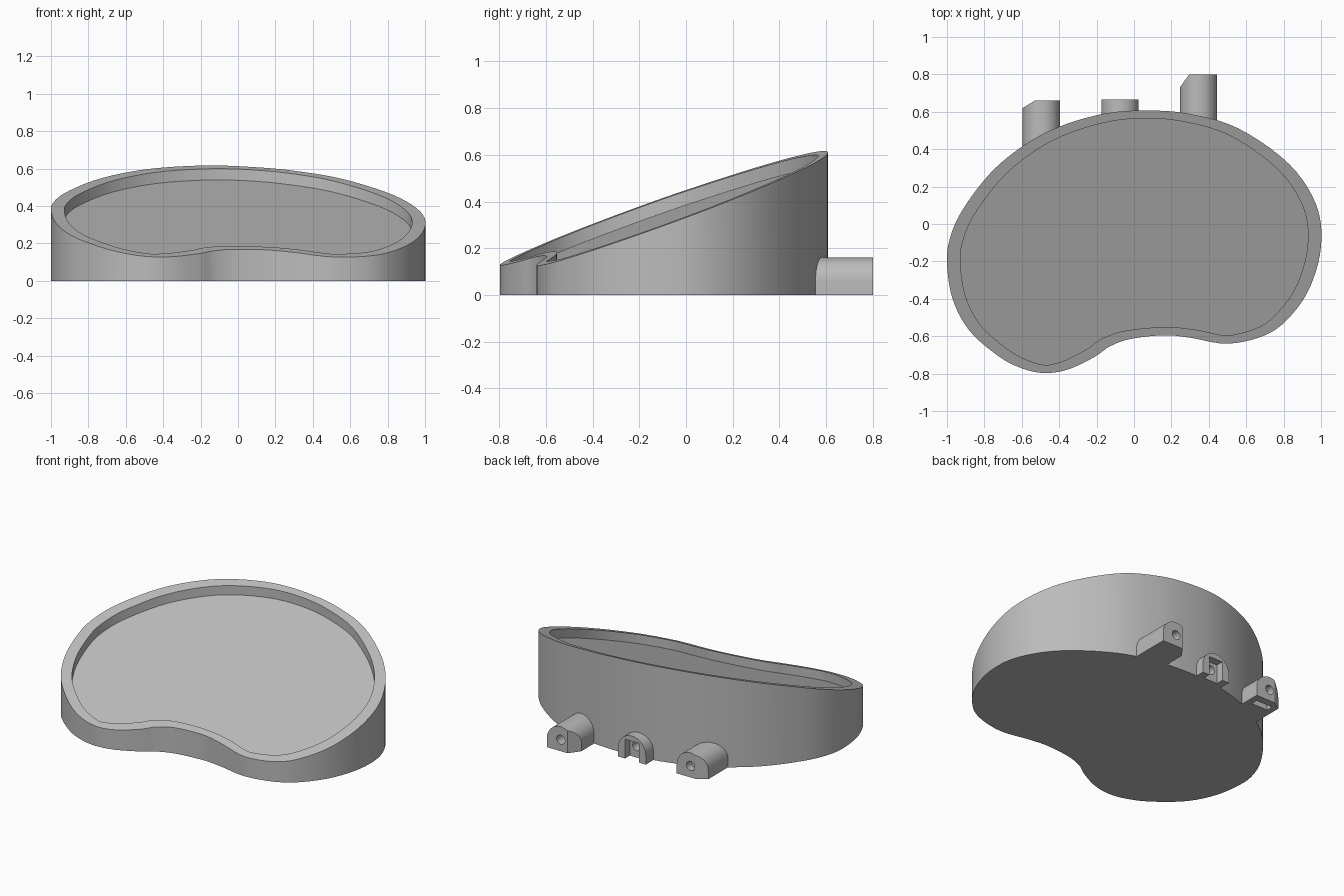
import bpy
import bmesh
from math import radians, pi, cos, sin
from mathutils import Vector, Matrix

cube = bpy.data.objects.get("Cube")
if cube:
    bpy.data.objects.remove(cube, do_unlink=True)

grey = bpy.data.materials.new("plain grey")
grey.use_nodes = True
GREY = (0.5, 0.5, 0.5, 1)
grey.diffuse_color = GREY
grey.node_tree.nodes["Principled BSDF"].inputs["Base Color"].default_value = GREY

# Kidney outline, counter-clockwise from the left-hand side
OUTLINE = [(1, -.12), (.975, .1), (.83, .32), (.56, .51), (.3, .588), (.07, .607),
           (-.16, .59), (-.4, .52), (-.59, .42), (-.77, .27), (-.92, .07), (-.985, -.08),
           (-1, -.21), (-.97, -.4), (-.88, -.57), (-.72, -.71), (-.59, -.775),
           (-.47, -.797), (-.345, -.775), (-.21, -.71), (-.13, -.655), (-.02, -.615),
           (.16, -.595), (.3, -.608), (.5, -.64), (.7, -.595), (.83, -.5), (.94, -.34)]
POCKET_DEPTH = 0.06
STEPS = 5


def smooth_loop(points):
    """Closed Catmull-Rom curve through the points."""
    pts = [Vector(p) for p in points]
    n = len(pts)
    result = []
    for i in range(n):
        a, b, c, d = (pts[(i + k - 1) % n] for k in range(4))
        for s in range(STEPS):
            t = s / STEPS
            result.append((b * 2 + (c - a) * t + (a * 2 - b * 5 + c * 4 - d) * t ** 2
                           + (b * 3 - a - c * 3 + d) * t ** 3) / 2)
    return result


def inset(loop):
    """Inner rim line: wider at the sides than at the front and back."""
    n = len(loop)
    result = []
    for i, p in enumerate(loop):
        tangent = (loop[(i + 1) % n] - loop[i - 1]).normalized()
        normal = Vector((tangent.y, -tangent.x))
        result.append(p - normal * (0.042 + 0.03 * abs(normal.x)))
    return result


def top_height(p):
    return 0.392 + 0.365 * p.y - 0.06 * p.x


def finish(name, bm):
    bmesh.ops.recalc_face_normals(bm, faces=bm.faces)
    mesh = bpy.data.meshes.new(name)
    bm.to_mesh(mesh)
    bm.free()
    mesh.materials.append(grey)
    obj = bpy.data.objects.new(name, mesh)
    bpy.context.collection.objects.link(obj)
    return obj


def prism(name, base, offset):
    """Extrude a flat polygon along an offset."""
    bm = bmesh.new()
    face = bm.faces.new([bm.verts.new(p) for p in base])
    out = bmesh.ops.extrude_face_region(bm, geom=[face], use_keep_orig=True)
    moved = [g for g in out["geom"] if isinstance(g, bmesh.types.BMVert)]
    bmesh.ops.translate(bm, verts=moved, vec=offset)
    return finish(name, bm)


def box(name, x0, x1, y0, y1, z0, z1):
    return prism(name, [(x0, y0, z0), (x1, y0, z0), (x1, y1, z0), (x0, y1, z0)],
                 (0, 0, z1 - z0))


def cut(target, cutter):
    mod = target.modifiers.new("cut", "BOOLEAN")
    mod.operation = "DIFFERENCE"
    mod.solver = "EXACT"
    mod.object = cutter
    bpy.context.view_layer.objects.active = target
    bpy.ops.object.modifier_apply(modifier=mod.name)


def shade(obj):
    bpy.ops.object.select_all(action="DESELECT")
    obj.select_set(True)
    bpy.context.view_layer.objects.active = obj
    bpy.ops.object.shade_smooth_by_angle(angle=radians(30))


# Sloped body with a shallow pocket
outer = smooth_loop(OUTLINE)
inner = inset(outer)
bm = bmesh.new()
rings = [[bm.verts.new((p.x, p.y, 0)) for p in outer],
         [bm.verts.new((p.x, p.y, top_height(p))) for p in outer],
         [bm.verts.new((p.x, p.y, top_height(p))) for p in inner],
         [bm.verts.new((p.x, p.y, top_height(p) - POCKET_DEPTH)) for p in inner]]
count = len(outer)
for low, high in zip(rings, rings[1:]):
    for i in range(count):
        j = (i + 1) % count
        bm.faces.new((low[i], low[j], high[j], high[i]))
bm.faces.new(rings[0])
bm.faces.new(rings[-1])
body = finish("tray_body", bm)

# Mounting lugs: name, centre x, start y, end y, hole bottom y, corner chamfer (x, y)
RADIUS, AXIS = 0.1, 0.06
LUGS = [("right_lug", -0.495, 0.34, 0.66, 0.5, (0.065, 0.04)),
        ("middle_lug", -0.075, 0.5, 0.665, 0.53, None),
        ("left_lug", 0.345, 0.45, 0.8, 0.65, (0.05, 0.07))]
for name, cx, y0, y1, hole_y, chamfer in LUGS:
    arch = [(cx + RADIUS, y0, 0)]
    arch += [(cx + RADIUS * cos(pi * k / 24), y0, AXIS + RADIUS * sin(pi * k / 24))
             for k in range(25)]
    arch.append((cx - RADIUS, y0, 0))
    lug = prism(name, arch, (0, y1 - y0, 0))

    # Screw hole
    ring = [(cx + 0.03 * cos(pi * k / 12), hole_y, 0.075 + 0.03 * sin(pi * k / 12))
            for k in range(24)]
    cutters = [prism("hole_cutter", ring, (0, 0.3, 0))]
    if chamfer:
        # Chamfered outer corner
        dx, dy = chamfer
        x = cx - RADIUS
        slope = dy / dx
        cutters.append(prism("chamfer_cutter", [
            (x - dx, y1 - dy * 2, -1), (x + dx * 2, y1 + dy, -1),
            (x - dx, y1 + dy, -1)], (0, 0, 2)))
    if name == "middle_lug":
        # Open slot between two cheeks
        cutters.append(box("slot_cutter", cx - 0.05, cx + 0.05, 0.615, 1, -1, 0.125))
    if name == "right_lug":
        # Nut slot in the underside
        cutters.append(box("nut_cutter", cx - 0.06, cx + 0.06, 0.565, 0.61, -1, 0.11))
    for cutter in cutters:
        cut(lug, cutter)
        if cutter.name.startswith("hole"):
            cut(body, cutter)
        bpy.data.objects.remove(cutter, do_unlink=True)
    shade(lug)

shade(body)
